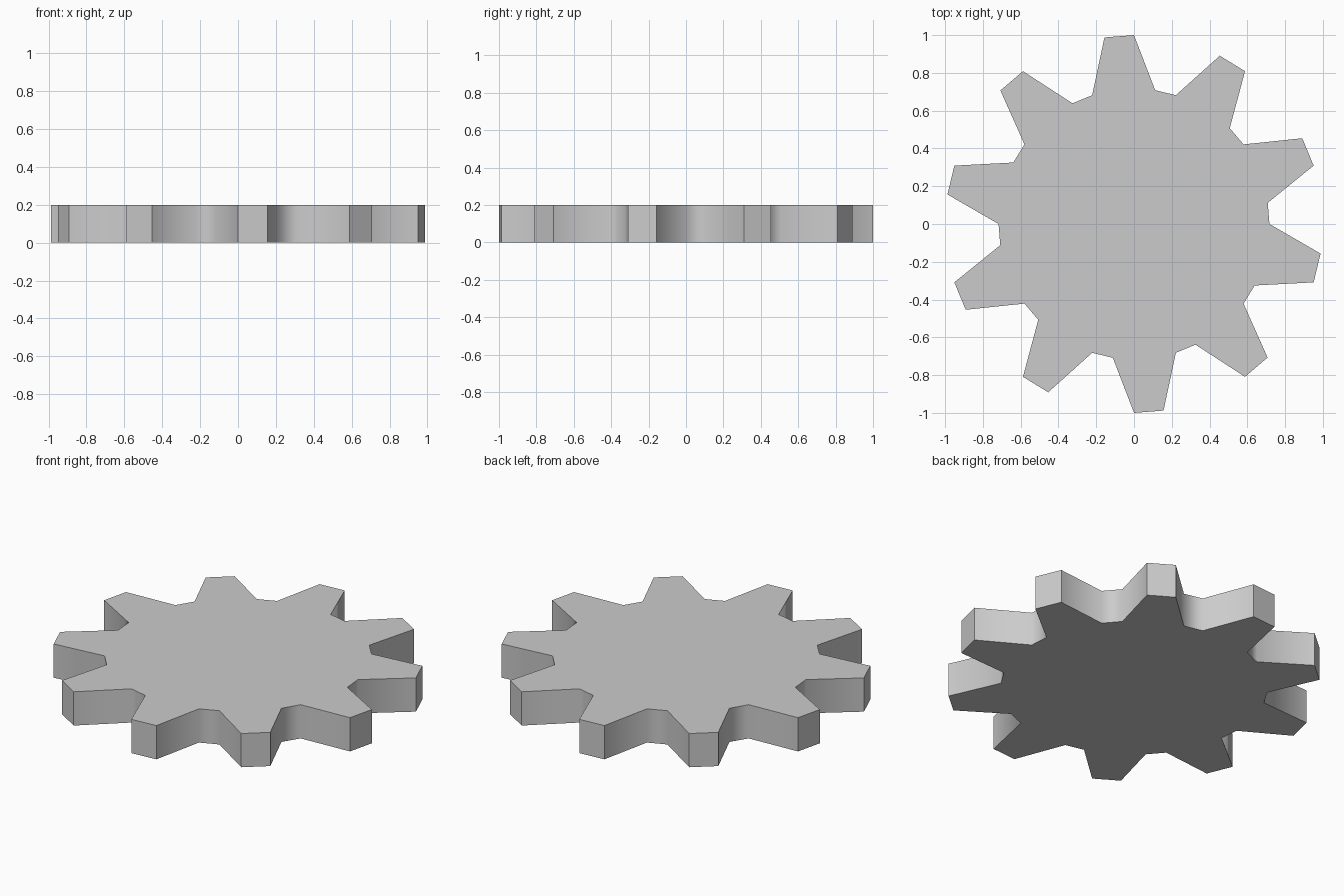
import bpy, bmesh, math

if "Cube" in bpy.data.objects:
    bpy.data.objects.remove(bpy.data.objects["Cube"])

TEETH = 10
TIP_R, ROOT_R, HEIGHT = 1.0, 0.717, 0.2
STEP = math.tau / (TEETH * 4)

# Toothed outline: two root points then two tip points per tooth
bm = bmesh.new()
outline = []
for i in range(TEETH * 4):
    r = TIP_R if i % 4 >= 2 else ROOT_R
    a = i * STEP
    outline.append(bm.verts.new((r * math.cos(a), r * math.sin(a), 0)))

# Fill as a fan around the centre, then extrude to the full thickness
hub = bm.verts.new((0, 0, 0))
base = [bm.faces.new((hub, outline[i - 1], outline[i])) for i in range(len(outline))]
ext = bmesh.ops.extrude_face_region(bm, geom=base, use_keep_orig=True)
top = [g for g in ext["geom"] if isinstance(g, bmesh.types.BMVert)]
bmesh.ops.translate(bm, verts=top, vec=(0, 0, HEIGHT))
bmesh.ops.recalc_face_normals(bm, faces=bm.faces)

mesh = bpy.data.meshes.new("gear_wheel")
bm.to_mesh(mesh)
bm.free()
gear = bpy.data.objects.new("gear_wheel", mesh)
bpy.context.collection.objects.link(gear)

# Soft shading in the tooth valleys, crisp tooth tips and rims
bpy.context.view_layer.objects.active = gear
gear.select_set(True)
bpy.ops.object.shade_smooth_by_angle(angle=math.radians(62))
